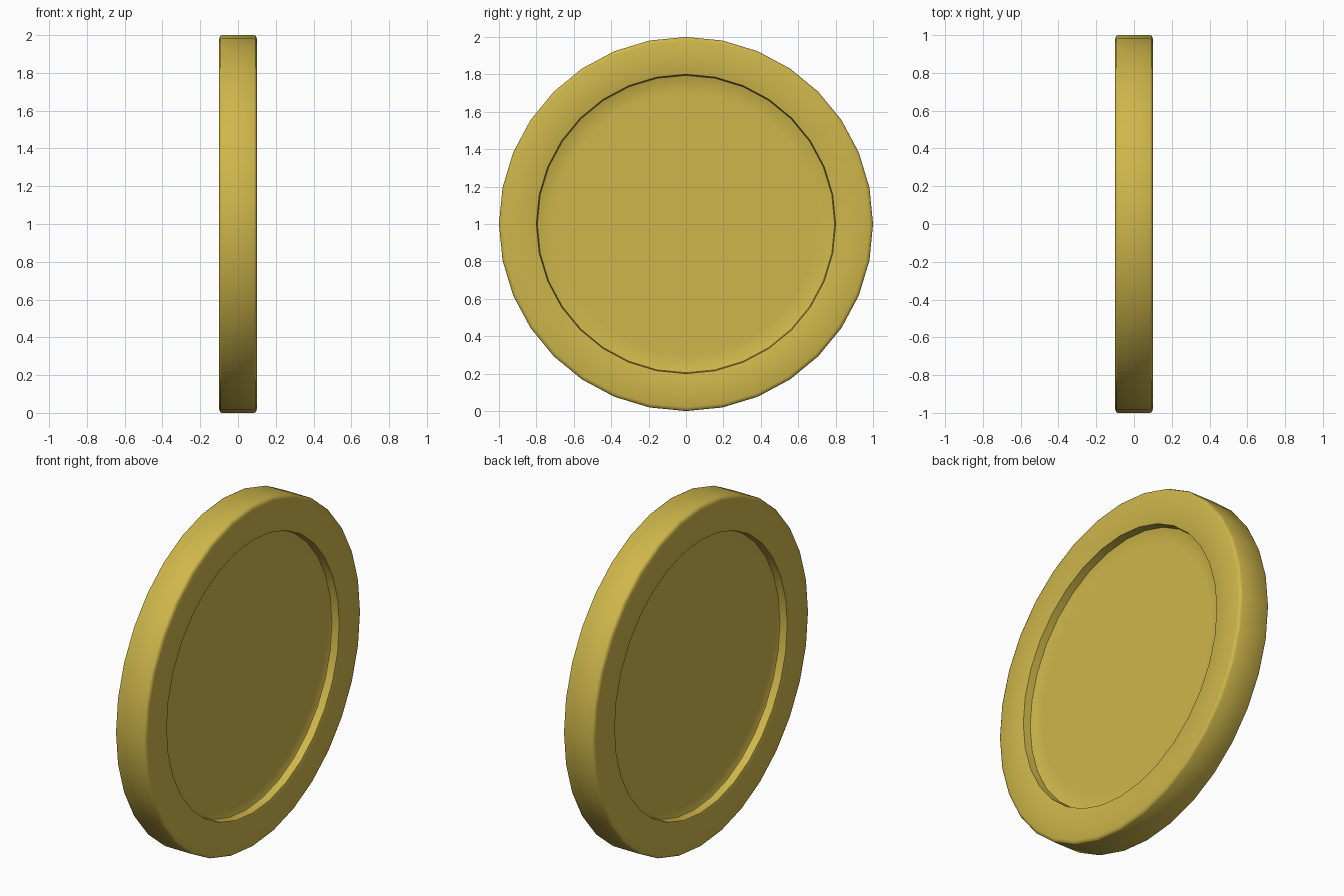
import bpy, bmesh, math

if "Cube" in bpy.data.objects:
    bpy.data.objects.remove(bpy.data.objects["Cube"])

SIDES = 32

# Half profile of the disc: (x, radius) from left floor centre to right floor centre
right = [(0.085, 1.0), (0.095, 0.995), (0.1, 0.98), (0.1, 0.808),
         (0.097, 0.80), (0.053, 0.795), (0.05, 0.79), (0.05, 0.70)]
profile = [(-x, r) for x, r in reversed(right)] + right

# Coin body: lathe around the x axis, with recessed faces on both sides
bm = bmesh.new()
rings = []
for x, r in profile:
    rings.append([bm.verts.new((x, r * math.sin(2 * math.pi * i / SIDES),
                                1 + r * math.cos(2 * math.pi * i / SIDES)))
                  for i in range(SIDES)])
for a, b in zip(rings, rings[1:]):
    for i in range(SIDES):
        j = (i + 1) % SIDES
        bm.faces.new((a[i], a[j], b[j], b[i]))
bm.faces.new(rings[0])
bm.faces.new(rings[-1])
bmesh.ops.recalc_face_normals(bm, faces=bm.faces)

mesh = bpy.data.meshes.new("coin")
bm.to_mesh(mesh)
bm.free()
coin = bpy.data.objects.new("coin", mesh)
bpy.context.collection.objects.link(coin)

# Smooth shading and gold colour
bpy.context.view_layer.objects.active = coin
coin.select_set(True)
bpy.ops.object.shade_smooth_by_angle(angle=math.radians(50))
gold = bpy.data.materials.new("gold")
gold.diffuse_color = (0.62, 0.47, 0.07, 1)
gold.use_nodes = True
gold.node_tree.nodes["Principled BSDF"].inputs["Base Color"].default_value = gold.diffuse_color
mesh.materials.append(gold)
